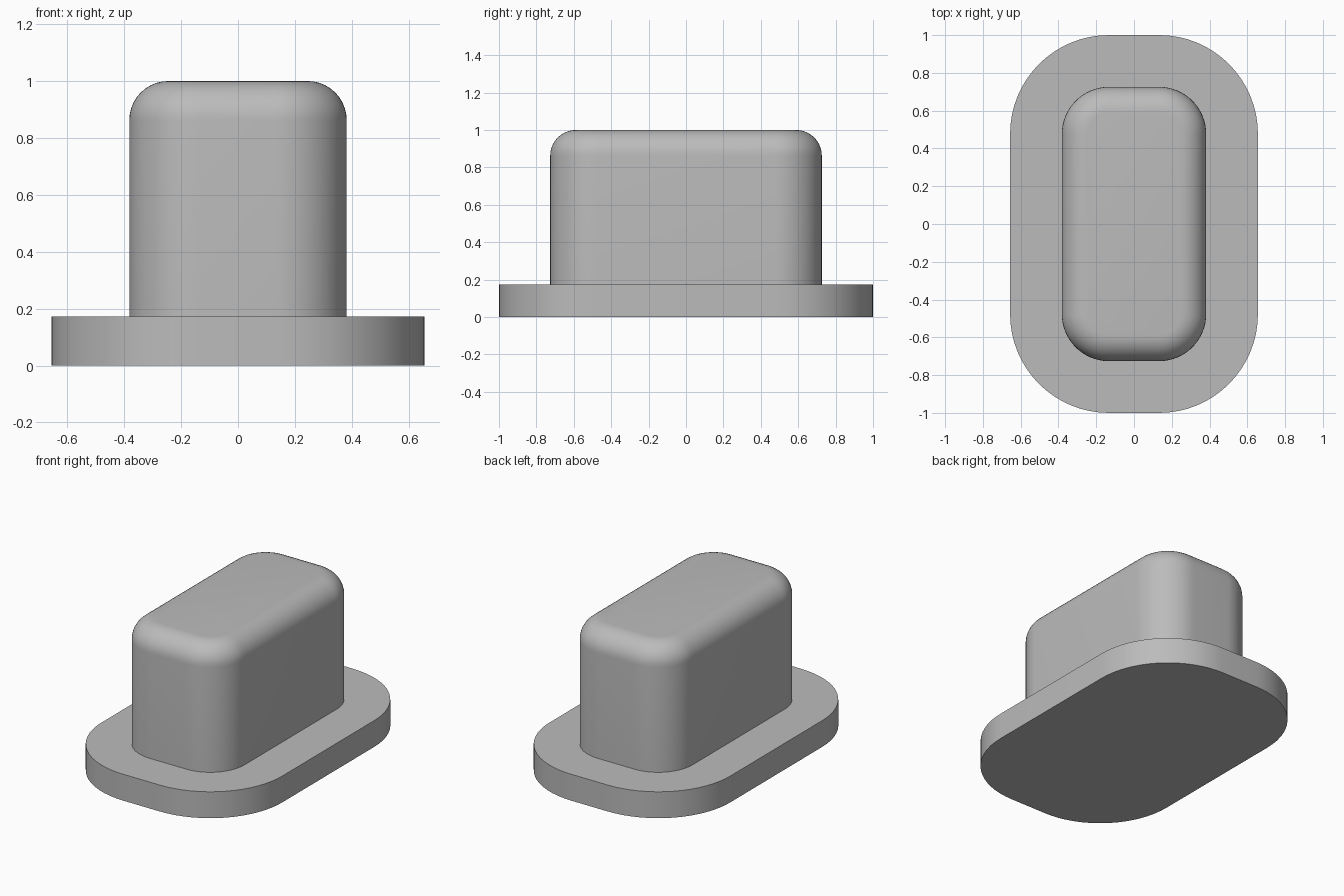
import bpy, bmesh, math

if "Cube" in bpy.data.objects:
    bpy.data.objects.remove(bpy.data.objects["Cube"])

CX, CY = 0.133, 0.477      # shared corner centres of flange and block
FLANGE_R, BLOCK_R, FILLET = 0.523, 0.249, 0.137
FLANGE_H, TOP = 0.173, 1.0
CORNER_STEPS, FILLET_STEPS = 16, 10


def rounded_ring(bm, radius, z):
    """Rounded rectangle outline, counter-clockwise."""
    ring = []
    for q, (sx, sy) in enumerate([(1, 1), (-1, 1), (-1, -1), (1, -1)]):
        for i in range(CORNER_STEPS + 1):
            a = (q + i / CORNER_STEPS) * math.pi / 2
            ring.append(bm.verts.new((sx * CX + radius * math.cos(a),
                                      sy * CY + radius * math.sin(a), z)))
    return ring


# Flange wall, flange top, block wall, then the filleted upper edge
profile = [(FLANGE_R, 0), (FLANGE_R, FLANGE_H), (BLOCK_R, FLANGE_H)]
for i in range(FILLET_STEPS + 1):
    a = i / FILLET_STEPS * math.pi / 2
    profile.append((BLOCK_R - FILLET * (1 - math.cos(a)),
                    TOP - FILLET * (1 - math.sin(a))))

bm = bmesh.new()
rings = [rounded_ring(bm, r, z) for r, z in profile]
for lo, hi in zip(rings, rings[1:]):
    n = len(lo)
    for i in range(n):
        j = (i + 1) % n
        bm.faces.new((lo[i], lo[j], hi[j], hi[i]))
bm.faces.new(rings[0][::-1])   # underside
bm.faces.new(rings[-1])        # flat top

mesh = bpy.data.meshes.new("flanged_plug")
bm.to_mesh(mesh)
bm.free()
plug = bpy.data.objects.new("flanged_plug", mesh)
bpy.context.collection.objects.link(plug)

grey = bpy.data.materials.new("plain grey")
grey.diffuse_color = (0.5, 0.5, 0.5, 1)
grey.use_nodes = True
grey.node_tree.nodes["Principled BSDF"].inputs["Base Color"].default_value = grey.diffuse_color
mesh.materials.append(grey)

# Smooth curved walls, crisp flange edges
bpy.context.view_layer.objects.active = plug
plug.select_set(True)
bpy.ops.object.shade_smooth_by_angle(angle=math.radians(30))
